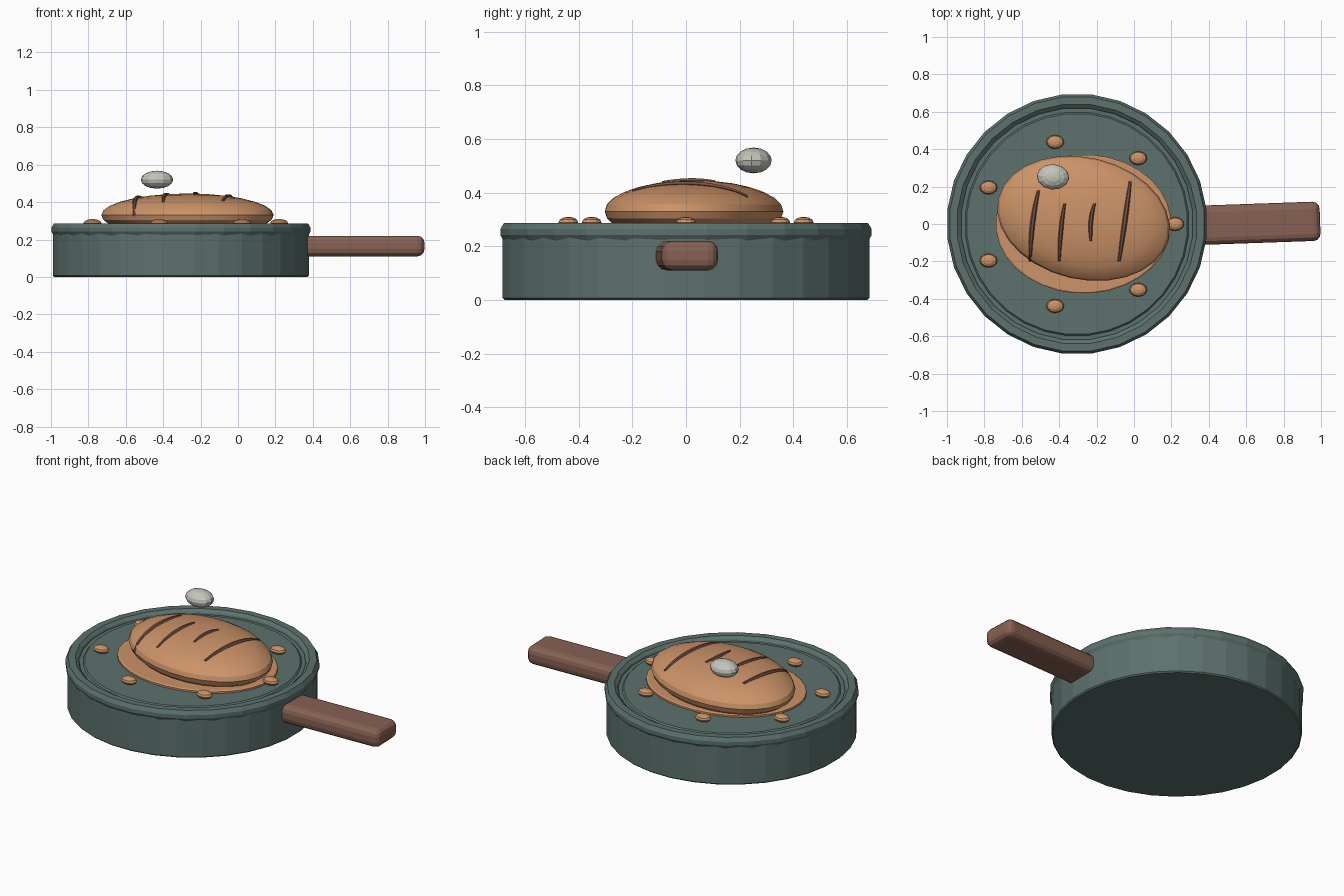
import bpy, bmesh, math
from mathutils import Matrix, Vector

if "Cube" in bpy.data.objects:
    bpy.data.objects.remove(bpy.data.objects["Cube"])

PAN_X = -0.305


def material(name, rgb):
    """Flat material from display colour values 0-255."""
    m = bpy.data.materials.new(name)
    m.diffuse_color = [((c / 255 + 0.055) / 1.055) ** 2.4 for c in rgb] + [1]
    m.use_nodes = True
    m.node_tree.nodes["Principled BSDF"].inputs["Base Color"].default_value = m.diffuse_color
    return m


teal = material("teal enamel", (92, 113, 109))
crust = material("golden crust", (204, 147, 104))
wood = material("brown wood", (135, 97, 83))
char = material("dark score", (120, 82, 66))
pale = material("pale grey", (196, 198, 188))


def finish(name, bm, mat, smooth=None):
    bmesh.ops.recalc_face_normals(bm, faces=bm.faces)
    mesh = bpy.data.meshes.new(name)
    bm.to_mesh(mesh)
    bm.free()
    ob = bpy.data.objects.new(name, mesh)
    bpy.context.collection.objects.link(ob)
    mesh.materials.append(mat)
    if smooth:
        bpy.ops.object.select_all(action='DESELECT')
        ob.select_set(True)
        bpy.context.view_layer.objects.active = ob
        bpy.ops.object.shade_smooth_by_angle(angle=math.radians(smooth))
    return ob


def lathe(name, profile, n, mat, closed=False, centre=(PAN_X, 0), scale=(1, 1)):
    """Spin (radius, z) points; an open profile is capped at both ends."""
    bm = bmesh.new()
    rings = []
    for r, z in profile:
        rings.append([bm.verts.new((
            centre[0] + scale[0] * r * math.cos(2 * math.pi * (i + 0.5) / n),
            centre[1] + scale[1] * r * math.sin(2 * math.pi * (i + 0.5) / n), z))
            for i in range(n)])
    pairs = list(zip(rings, rings[1:])) + ([(rings[-1], rings[0])] if closed else [])
    for a, b in pairs:
        for i in range(n):
            j = (i + 1) % n
            bm.faces.new((a[i], a[j], b[j], b[i]))
    if not closed:
        bm.faces.new(rings[0])
        bm.faces.new(rings[-1])
    return finish(name, bm, mat)


def ellipsoid(name, loc, radii, mat, seg=12, rings=8, turn=0, smooth=None):
    bm = bmesh.new()
    m = (Matrix.Translation(loc) @ Matrix.Rotation(math.radians(turn), 4, 'Z')
         @ Matrix.Diagonal((*radii, 1)))
    bmesh.ops.create_uvsphere(bm, u_segments=seg, v_segments=rings, radius=1, matrix=m)
    return finish(name, bm, mat, smooth)


# Pan body with its inner floor, and the rolled rim
lathe("pan_body", [(0.68, 0), (0.687, 0.007), (0.687, 0.25), (0.66, 0.265),
                   (0.625, 0.262), (0.60, 0.262), (0.592, 0.27)], 32, teal)
lathe("pan_rim", [(0.685, 0.222), (0.697, 0.242), (0.697, 0.264), (0.683, 0.287),
                  (0.643, 0.287), (0.625, 0.272), (0.615, 0.24)], 28, teal, closed=True)

# Handle: rounded bar, turned slightly
bm = bmesh.new()
bmesh.ops.create_cube(bm, size=1, matrix=Matrix.Diagonal((0.66, 0.21, 0.11, 1)))
bmesh.ops.bevel(bm, geom=bm.edges[:], offset=0.038, segments=3, profile=0.5, affect='EDGES')
bm.transform(Matrix.Translation((0.665, 0.004, 0.165)) @ Matrix.Rotation(math.radians(2), 4, 'Z'))
finish("handle", bm, wood)

# Sauce puddle under the loaf
lathe("sauce_puddle", [(1, 0.265), (1, 0.28), (0.98, 0.285)], 32, crust,
      centre=(-0.27, 0), scale=(0.47, 0.372))

# Loaf
LOAF = Vector((-0.27, 0.03, 0.33))
RADII, TURN = (0.468, 0.326, 0.116), -13
ellipsoid("loaf", LOAF, RADII, crust, 28, 14, TURN, smooth=25)


def loaf_top(x, y):
    p = Matrix.Rotation(math.radians(-TURN), 2) @ Vector((x - LOAF.x, y - LOAF.y))
    return LOAF.z + RADII[2] * math.sqrt(max(0, 1 - (p.x / RADII[0]) ** 2 - (p.y / RADII[1]) ** 2))


# Score marks: curved bars laid over the crust (start, middle, end, radius)
SCORES = [((-0.51, 0.18), (-0.542, 0), (-0.555, -0.20), 0.014),
          ((-0.37, 0.11), (-0.39, -0.03), (-0.40, -0.20), 0.012),
          ((-0.21, 0.11), (-0.23, 0.02), (-0.23, -0.09), 0.012),
          ((-0.02, 0.23), (-0.047, 0.03), (-0.08, -0.20), 0.014)]
for k, (a, b, c, rad) in enumerate(SCORES):
    bm = bmesh.new()
    a, b, c = Vector(a), Vector(b), Vector(c)
    mid = 2 * b - (a + c) / 2
    rings = []
    for i in range(13):
        t = i / 12
        p = (1 - t) ** 2 * a + 2 * t * (1 - t) * mid + t * t * c
        r = rad * (0.55 + 0.45 * math.sin(math.pi * t))
        z = loaf_top(*p)
        rings.append([bm.verts.new((p.x + r * math.cos(q * math.pi / 3), p.y,
                                    z + r * 0.8 * math.sin(q * math.pi / 3))) for q in range(6)])
    for u, v in zip(rings, rings[1:]):
        for q in range(6):
            bm.faces.new((u[q], u[q - 1], v[q - 1], v[q]))
    bm.faces.new(rings[0])
    bm.faces.new(rings[-1])
    finish(f"score_mark_{k + 1}", bm, char)

# Small drops around the loaf
for k in range(7):
    t = 2 * math.pi * k / 7
    ellipsoid(f"drop_{k + 1}", (PAN_X + 0.525 * math.cos(t), 0.45 * math.sin(t), 0.288),
              (0.048, 0.037, 0.022), crust, 12, 6)

# Pale puff floating above
ellipsoid("floating_puff", (-0.433, 0.252, 0.52), (0.087, 0.068, 0.048), pale, 12, 8, -5)
